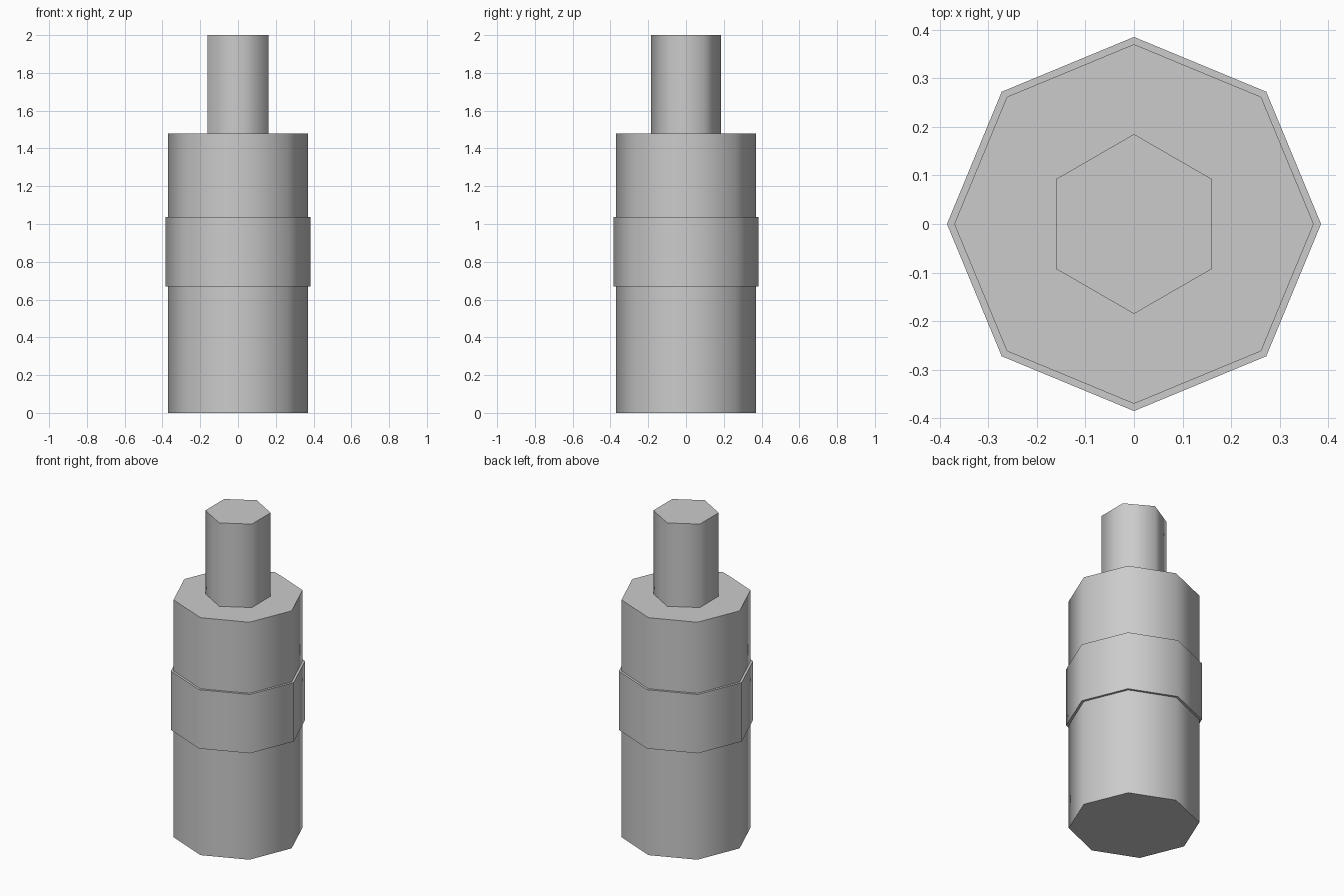
import bpy, bmesh
from math import sin, cos, pi, radians

if "Cube" in bpy.data.objects:
    bpy.data.objects.remove(bpy.data.objects["Cube"])


def lathe(name, profile, sides, caps=""):
    """Turn (radius, z) points around z; first corner points along +y."""
    bm = bmesh.new()
    rings = [[bm.verts.new((r * sin(2 * pi * i / sides), r * cos(2 * pi * i / sides), z))
              for i in range(sides)] for r, z in profile]
    for a, b in zip(rings, rings[1:]):
        for i in range(sides):
            j = (i + 1) % sides
            bm.faces.new((a[j], a[i], b[i], b[j]))
    if "bottom" in caps:
        bm.faces.new(rings[0])
    if "top" in caps:
        bm.faces.new(rings[-1][::-1])
    mesh = bpy.data.meshes.new(name)
    bm.to_mesh(mesh)
    bm.free()
    obj = bpy.data.objects.new(name, mesh)
    bpy.context.collection.objects.link(obj)
    # Smooth around the sides, sharp at the rims
    bpy.ops.object.select_all(action='DESELECT')
    obj.select_set(True)
    bpy.context.view_layer.objects.active = obj
    bpy.ops.object.shade_smooth_by_angle(angle=radians(70))
    return obj


# Octagonal bottle body
lathe("body", [(0.37, 0), (0.37, 1.48)], 8, "bottom top")
# Raised wrap around the body
lathe("label_band", [(0.37, 0.67), (0.385, 0.67), (0.385, 1.037), (0.37, 1.037)], 8)
# Hexagonal neck
lathe("neck", [(0.185, 1.48), (0.185, 2.0)], 6, "top")
